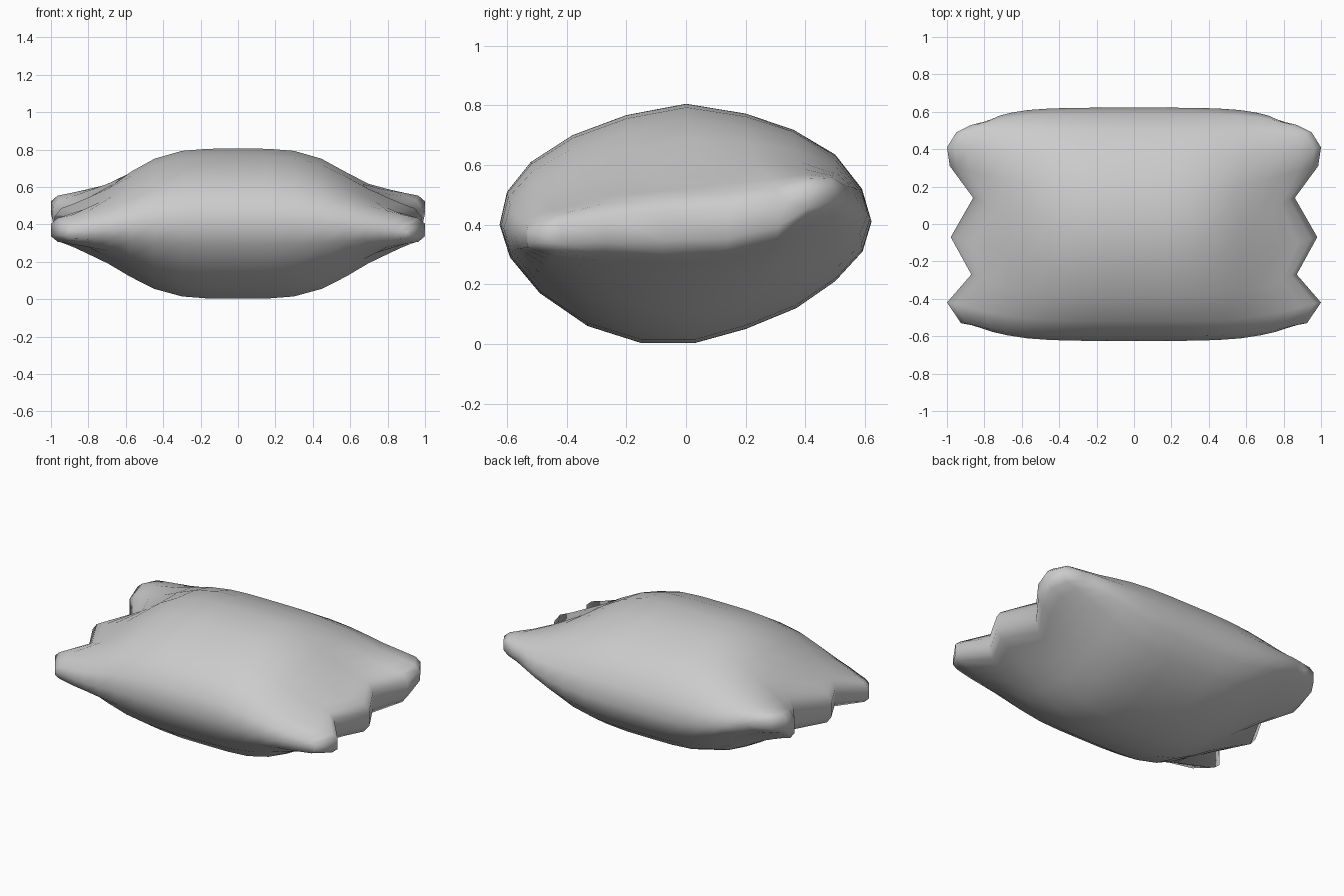
import bpy, bmesh

if "Cube" in bpy.data.objects:
    bpy.data.objects.remove(bpy.data.objects["Cube"])

# Mid-section outline (y, z): front edge, over the top to the back edge, underneath
profile = [(-.625, .40), (-.60, .51), (-.52, .61), (-.38, .70), (-.20, .767),
           (0, .805), (.20, .772), (.36, .718), (.50, .635), (.59, .52),
           (.622, .41), (.592, .31), (.50, .21), (.37, .12), (.20, .05),
           (.03, .003), (-.15, .003), (-.33, .06), (-.49, .17), (-.59, .29)]

# Pleated end seam (x, y, z, half thickness), front to back; shared by top and underside
seam = [(.90, -.535, .36, 0), (.925, -.53, .36, .035), (1.0, -.42, .37, .06),
        (.87, -.27, .385, .08), (.98, -.07, .395, .085), (.86, .14, .405, .095),
        (.985, .31, .44, .085), (1.0, .41, .49, .06), (.95, .49, .505, .05),
        (.87, .53, .50, .03), (.83, .54, .49, 0)]

# Stations: nominal x, remaining puff height, y blend, pleat blend, thickness factor
stations = [(0, 1, 0, 0, 0), (.16, .998, 0, 0, 0), (.30, .97, .01, .02, 0),
            (.45, .86, .05, .08, .2), (.58, .67, .15, .18, .4),
            (.70, .45, .33, .35, .6), (.80, .27, .52, .6, .85),
            (.89, .11, .75, .85, 1), (.965, .02, .94, 1, 1), (1, 0, 1, 1, .55)]


def ring(side, station):
    """One closed loop blended between the full outline and the flat seam."""
    a, puff, wy, wx, thick = station
    points = []
    for i, (y, z) in enumerate(profile):
        ex, ey, ez, et = seam[i if i <= 10 else 20 - i]
        sign = 1 if i < 10 else -1
        points.append((side * a * (1 + (ex - 1) * wx),
                       y + (ey - y) * wy,
                       z * puff + (ez + sign * thick * et) * (1 - puff)))
    return points


# Pillow body lofted from one pleated end to the other
bm = bmesh.new()
loops = [ring(-1, s) for s in reversed(stations[1:])] + [ring(1, s) for s in stations]
loops = [[bm.verts.new(p) for p in loop] for loop in loops]
n = len(profile)
for a, b in zip(loops, loops[1:]):
    for i in range(n):
        j = (i + 1) % n
        bm.faces.new((a[i], a[j], b[j], b[i]))

# Close each end with a strip between top and underside
for loop in (loops[0], loops[-1]):
    for c in range(10):
        quad = [loop[c], loop[c + 1], loop[(19 - c) % n], loop[(20 - c) % n]]
        bm.faces.new(list(dict.fromkeys(quad)))
bmesh.ops.recalc_face_normals(bm, faces=bm.faces)

mesh = bpy.data.meshes.new("pillow")
bm.to_mesh(mesh)
bm.free()
pillow = bpy.data.objects.new("pillow", mesh)
bpy.context.collection.objects.link(pillow)
for p in mesh.polygons:
    p.use_smooth = True
